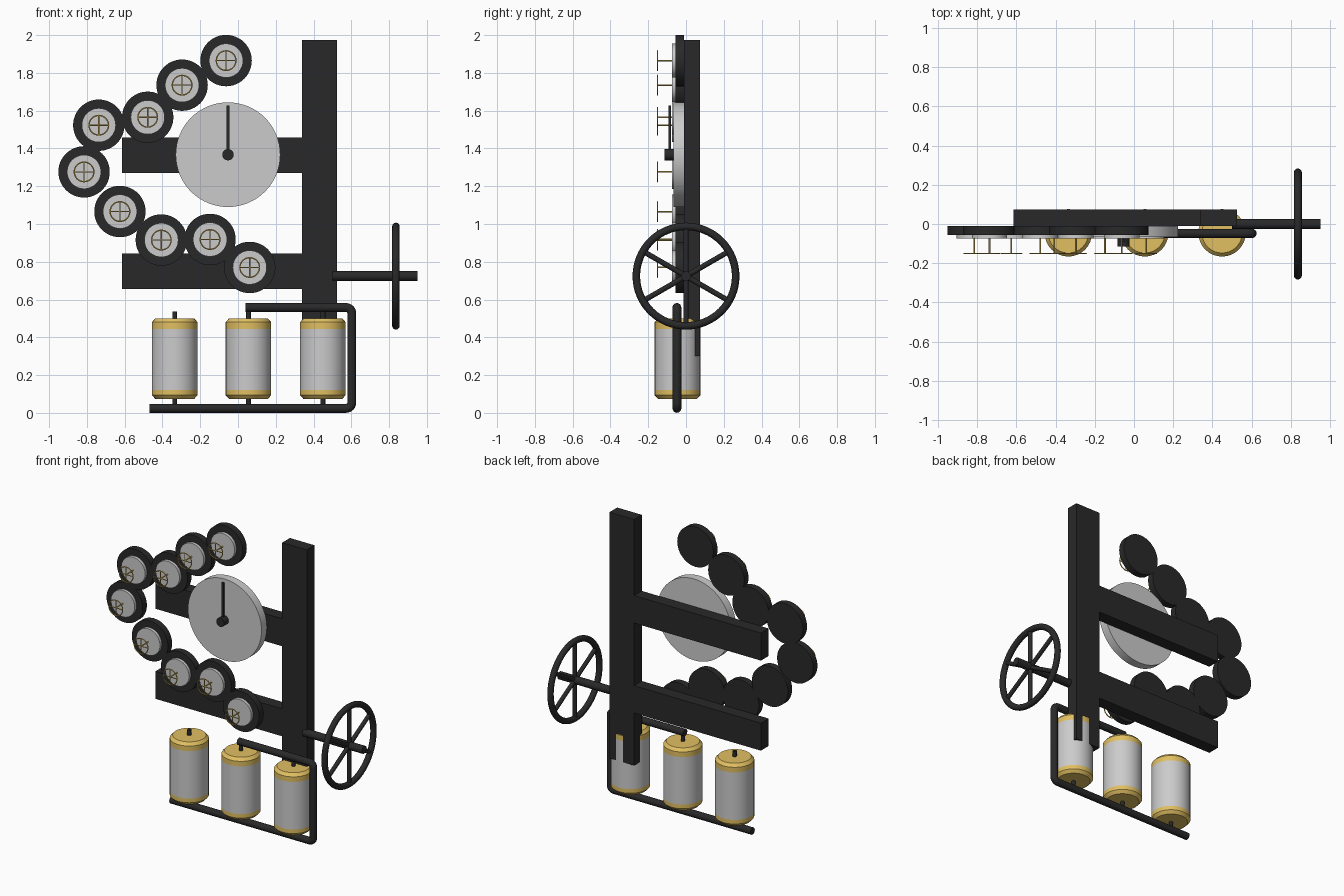
import bpy, bmesh, math
from mathutils import Vector

if "Cube" in bpy.data.objects:
    bpy.data.objects.remove(bpy.data.objects["Cube"])


def material(name, rgb):
    m = bpy.data.materials.new(name)
    m.diffuse_color = (*rgb, 1)
    m.use_nodes = True
    m.node_tree.nodes["Principled BSDF"].inputs["Base Color"].default_value = m.diffuse_color
    return m


DARK = material("dark_iron", (0.022, 0.022, 0.022))
GOLD = material("brass", (0.75, 0.52, 0.12))


def finish(name, mat=None, smooth=True):
    o = bpy.context.object
    o.name = name
    if mat:
        o.data.materials.append(mat)
    if smooth:
        bpy.ops.object.shade_smooth_by_angle(angle=math.radians(35))
    return o


def box(name, lo, hi, mat=None):
    lo, hi = Vector(lo), Vector(hi)
    bpy.ops.mesh.primitive_cube_add(size=1, location=(lo + hi) / 2)
    o = finish(name, mat, False)
    o.scale = hi - lo
    return o


def rod(name, a, b, r, mat=None, sides=32):
    a, b = Vector(a), Vector(b)
    bpy.ops.mesh.primitive_cylinder_add(
        vertices=sides, radius=r, depth=(b - a).length, location=(a + b) / 2,
        rotation=(b - a).to_track_quat('Z', 'Y').to_euler())
    return finish(name, mat)


def ring(name, loc, axis, R, r, mat, seg=48, minor=12):
    bpy.ops.mesh.primitive_torus_add(
        major_radius=R, minor_radius=r, major_segments=seg, minor_segments=minor,
        location=loc, rotation=Vector(axis).to_track_quat('Z', 'Y').to_euler())
    return finish(name, mat)


def lathe(name, x, y, profile, mat=None, sides=32):
    # closed solid of revolution from (radius, z) points
    bm = bmesh.new()
    loops = [[bm.verts.new((x + r * math.cos(2 * math.pi * i / sides),
                            y + r * math.sin(2 * math.pi * i / sides), z))
              for i in range(sides)] for r, z in profile]
    for p, q in zip(loops, loops[1:]):
        for i in range(sides):
            j = (i + 1) % sides
            bm.faces.new((p[i], p[j], q[j], q[i]))
    bm.faces.new(loops[0][::-1])
    bm.faces.new(loops[-1])
    me = bpy.data.meshes.new(name)
    bm.to_mesh(me)
    bm.free()
    o = bpy.data.objects.new(name, me)
    bpy.context.collection.objects.link(o)
    bpy.ops.object.select_all(action='DESELECT')
    o.select_set(True)
    bpy.context.view_layer.objects.active = o
    return finish(name, mat)


# frame: post and two arms
box("post", (0.34, -0.01, 0.30), (0.525, 0.073, 1.975), DARK)
box("upper_arm", (-0.615, -0.01, 1.27), (0.35, 0.073, 1.457), DARK)
box("lower_arm", (-0.615, -0.01, 0.657), (0.35, 0.073, 0.844), DARK)

# chain of round valves, each with a small wire hand wheel
valves = [(-0.063, 1.865), (-0.296, 1.735), (-0.478, 1.565), (-0.737, 1.523),
          (-0.815, 1.276), (-0.625, 1.066), (-0.406, 0.915), (-0.148, 0.918),
          (0.062, 0.77)]
for x, z in valves:
    rod("valve_base", (x, -0.01, z), (x, -0.055, z), 0.136, DARK, 48)
    rod("valve_plate", (x, -0.05, z), (x, -0.075, z), 0.09, None, 48)
    rod("valve_stem", (x, -0.07, z), (x, -0.15, z), 0.004, GOLD, 8)
    ring("valve_handle", (x, -0.15, z), (0, 1, 0), 0.052, 0.0035, GOLD, 32, 6)
    for dx, dz in ((0.052, 0), (0, 0.052)):
        rod("valve_spoke", (x - dx, -0.15, z - dz), (x + dx, -0.15, z + dz), 0.003, GOLD, 8)

# large dial with needle
cx, cz = -0.053, 1.367
rod("dial", (cx, -0.01, cz), (cx, -0.067, cz), 0.277, None, 64)
rod("dial_hub", (cx, -0.06, cz), (cx, -0.115, cz), 0.03, DARK)
box("dial_needle", (cx - 0.008, -0.092, cz), (cx + 0.008, -0.08, 1.627), DARK)

# big hand wheel on its shaft
wx, wz, R = 0.836, 0.724, 0.263
rod("wheel_shaft", (0.50, 0, wz), (0.95, 0, wz), 0.026, DARK)
ring("hand_wheel_rim", (wx, 0, wz), (1, 0, 0), R, 0.02, DARK, 64, 16)
for k in range(3):
    a = math.radians(90 + 60 * k)
    d = Vector((0, R * math.cos(a), R * math.sin(a)))
    c = Vector((wx, 0, wz))
    rod("hand_wheel_spoke", c - d, c + d, 0.014, DARK, 16)

# three tanks with brass end caps
ty, r = -0.045, 0.121
for x in (-0.335, 0.055, 0.449):
    lathe("tank_body", x, ty, [(r, 0.122), (r, 0.445)])
    lathe("tank_top_cap", x, ty, [(r, 0.445), (r, 0.48), (0.103, 0.50)], GOLD)
    lathe("tank_bottom_cap", x, ty, [(0.103, 0.074), (r, 0.094), (r, 0.122)], GOLD)
    rod("tank_pin", (x, ty, 0.03), (x, ty, 0.537), 0.013, DARK, 16)

# bent pipe around the tanks
px, zt, zb, f = 0.602, 0.558, 0.024, 0.03
pts = [(0.04, zt)]
for zc, start in ((zt - f, 90), (zb + f, 0)):
    for k in range(7):
        a = math.radians(start - 15 * k)
        pts.append((px - f + f * math.cos(a), zc + f * math.sin(a)))
pts.append((-0.468, zb))
cu = bpy.data.curves.new("pipe", 'CURVE')
cu.dimensions = '3D'
cu.bevel_depth = 0.0235
cu.bevel_resolution = 6
cu.use_fill_caps = True
sp = cu.splines.new('POLY')
sp.points.add(len(pts) - 1)
for p, (x, z) in zip(sp.points, pts):
    p.co = (x, ty - 0.003, z, 1)
cu.materials.append(DARK)
bpy.context.collection.objects.link(bpy.data.objects.new("pipe", cu))
